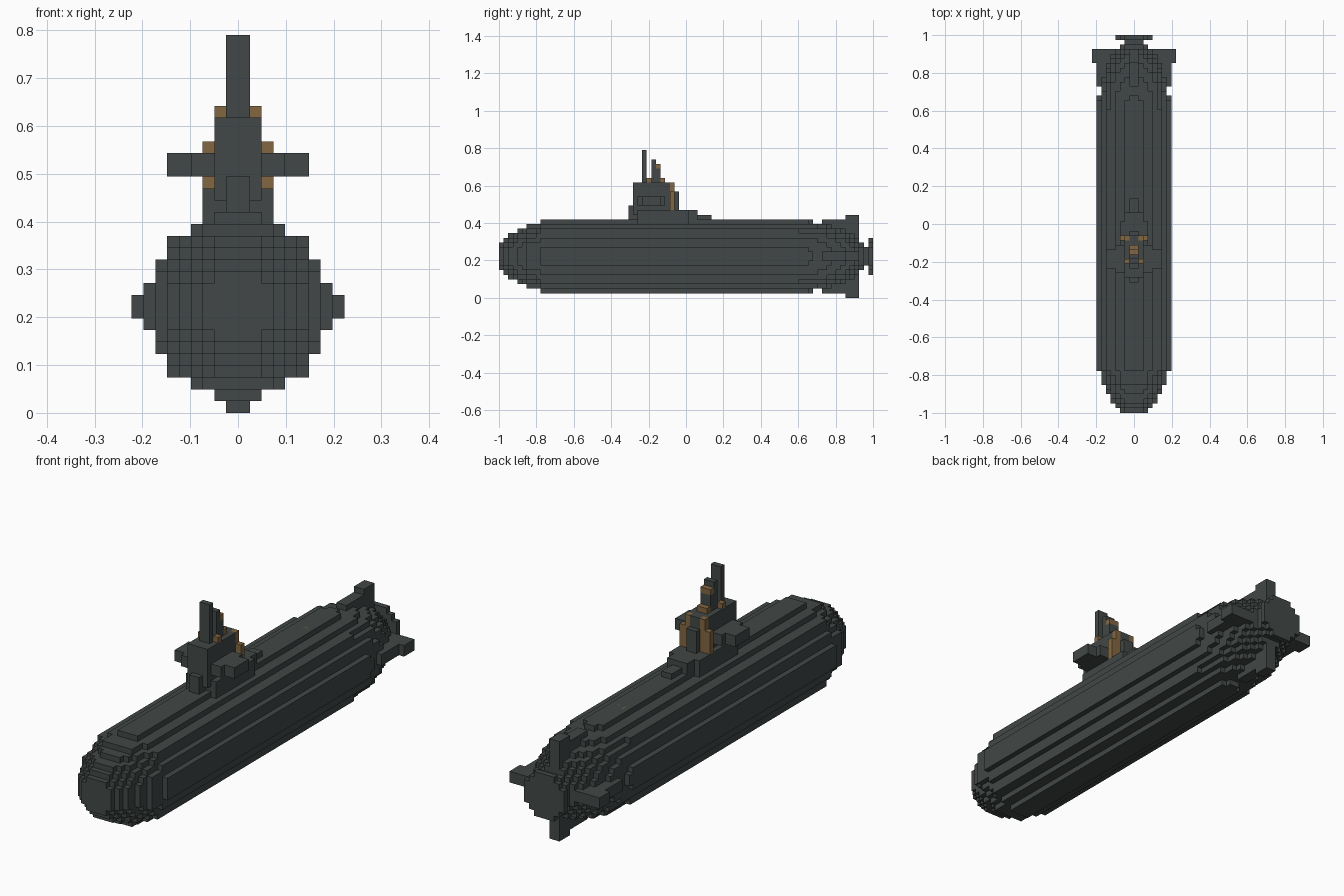
import bpy, bmesh
from mathutils import Vector, Matrix

U = 2 / 81          # edge length of one block
MID = 40.5          # half the length in blocks
AXIS = 9            # height of the hull axis in blocks

if "Cube" in bpy.data.objects:
    bpy.data.objects.remove(bpy.data.objects["Cube"])


def material(name, rgb):
    m = bpy.data.materials.new(name)
    m.use_nodes = True
    m.diffuse_color = (*rgb, 1)
    m.node_tree.nodes["Principled BSDF"].inputs["Base Color"].default_value = (*rgb, 1)
    return m


GREY = material("dark grey", (0.054, 0.064, 0.063))
BROWN = material("brown", (0.23, 0.135, 0.055))


def finish(name, bm, mat):
    bmesh.ops.transform(bm, matrix=Matrix.Scale(U, 4) @ Matrix.Translation((0, -MID, 0)),
                        verts=bm.verts)
    mesh = bpy.data.meshes.new(name)
    bm.to_mesh(mesh)
    bm.free()
    mesh.materials.append(mat)
    bpy.context.collection.objects.link(bpy.data.objects.new(name, mesh))


def boxes(name, mat, *parts):
    """Boxes as (x0, x1, y0, y1, z0, z1) in blocks; x0 > 0 is mirrored."""
    bm = bmesh.new()
    for x0, x1, y0, y1, z0, z1 in parts:
        spans = [(x0, x1), (-x1, -x0)] if x0 > 0 else [(x0, x1)]
        for a, b in spans:
            place = Matrix.Translation(((a + b) / 2, (y0 + y1) / 2, (z0 + z1) / 2))
            size = Matrix.Diagonal((b - a, y1 - y0, z1 - z0, 1))
            bmesh.ops.create_cube(bm, size=1, matrix=place @ size)
    finish(name, bm, mat)


def blocks(name, mat, cells):
    """Closed skin around a set of unit blocks."""
    bm = bmesh.new()
    for cell in cells:
        for axis in range(3):
            for sign in (-1, 1):
                n = Vector((0, 0, 0))
                n[axis] = sign
                if tuple(int(c + d) for c, d in zip(cell, n)) in cells:
                    continue
                s, t = Vector((0, 0, 0)), Vector((0, 0, 0))
                s[(axis + 1) % 3] = 0.5
                t[(axis + 2) % 3] = 0.5 * sign
                c = Vector(cell) + Vector((0.5, 0.5, 0.5)) + n / 2
                bm.faces.new([bm.verts.new(c + p) for p in (-s - t, s - t, s + t, t - s)])
    bmesh.ops.remove_doubles(bm, verts=bm.verts, dist=0.01)
    bmesh.ops.dissolve_limit(bm, angle_limit=0.01, verts=bm.verts, edges=bm.edges)
    finish(name, bm, mat)


def disc(y, r2):
    return {(x, y, z + AXIS) for x in range(-8, 8) for z in range(-8, 8)
            if (x + 0.5) ** 2 + (z + 0.5) ** 2 <= r2}


# Hull: rounded nose, straight middle, long tapering stern
FULL = 61
NOSE = [10, 17, 23, 29, 35, 40, 49, 50, 53]
hull = set()
for y in range(79):
    r2 = NOSE[y] if y < len(NOSE) else FULL
    if y > 63:
        r2 = FULL * (1 - ((y - 63.5) / 16) ** 2)
    hull |= disc(y, r2)
blocks("hull", GREY, hull)

# Propeller and its shaft
blocks("propeller_shaft", GREY, disc(79, 5))
blocks("propeller", GREY, disc(80, 15))

# Stern fins
boxes("stern_planes", GREY, (3, 8, 70, 78, 8, 10), (7, 9, 75, 78, 8, 10))
boxes("upper_rudder", GREY, (-1, 1, 70, 78, 12, 17), (-1, 1, 75, 78, 12, 18))
boxes("lower_rudder", GREY, (-1, 1, 70, 78, 1, 6), (-1, 1, 75, 78, 0, 6))

# Strips along the hull
boxes("side_strips", GREY, (6, 8, 31, 42, 8, 10), (6, 8, 41, 60, 7, 11))
boxes("keel", GREY, (-1, 1, 33, 60, 1, 3))
boxes("deck_rail", GREY, (-1, 1, 46, 59, 15, 17))
boxes("deck_buoy", BROWN, (-1, 1, 59, 60, 15, 17))

# Sail with stepped base
boxes("sail_base", GREY, (-1, 1, 26, 29, 15, 17), (-1, 1, 28, 30, 15, 20),
      (-3, 3, 30, 41, 15, 19), (-2, 2, 40, 43, 15, 19), (-1, 1, 42, 46, 15, 18))
boxes("sail", GREY, (-2, 2, 29, 37, 18, 25), (-1, 1, 36, 38, 18, 25),
      (-1, 1, 37, 39, 18, 23))
boxes("sail_planes", GREY, (1, 4, 30, 36, 20, 22), (3, 6, 31, 35, 20, 22))
boxes("sail_trim", BROWN, (1, 3, 37, 38, 19, 23), (1, 2, 37, 38, 23, 25),
      (1, 2, 32, 33, 25, 26))

# Masts on top of the sail
boxes("front_mast", GREY, (-1, 1, 31, 32, 24, 32))
boxes("rear_mast", GREY, (-1, 1, 33, 34, 24, 30), (-1, 1, 34, 35, 24, 28))
boxes("mast_trim", BROWN, (-1, 1, 34, 35, 28, 29), (-1, 1, 35, 36, 25, 26))
